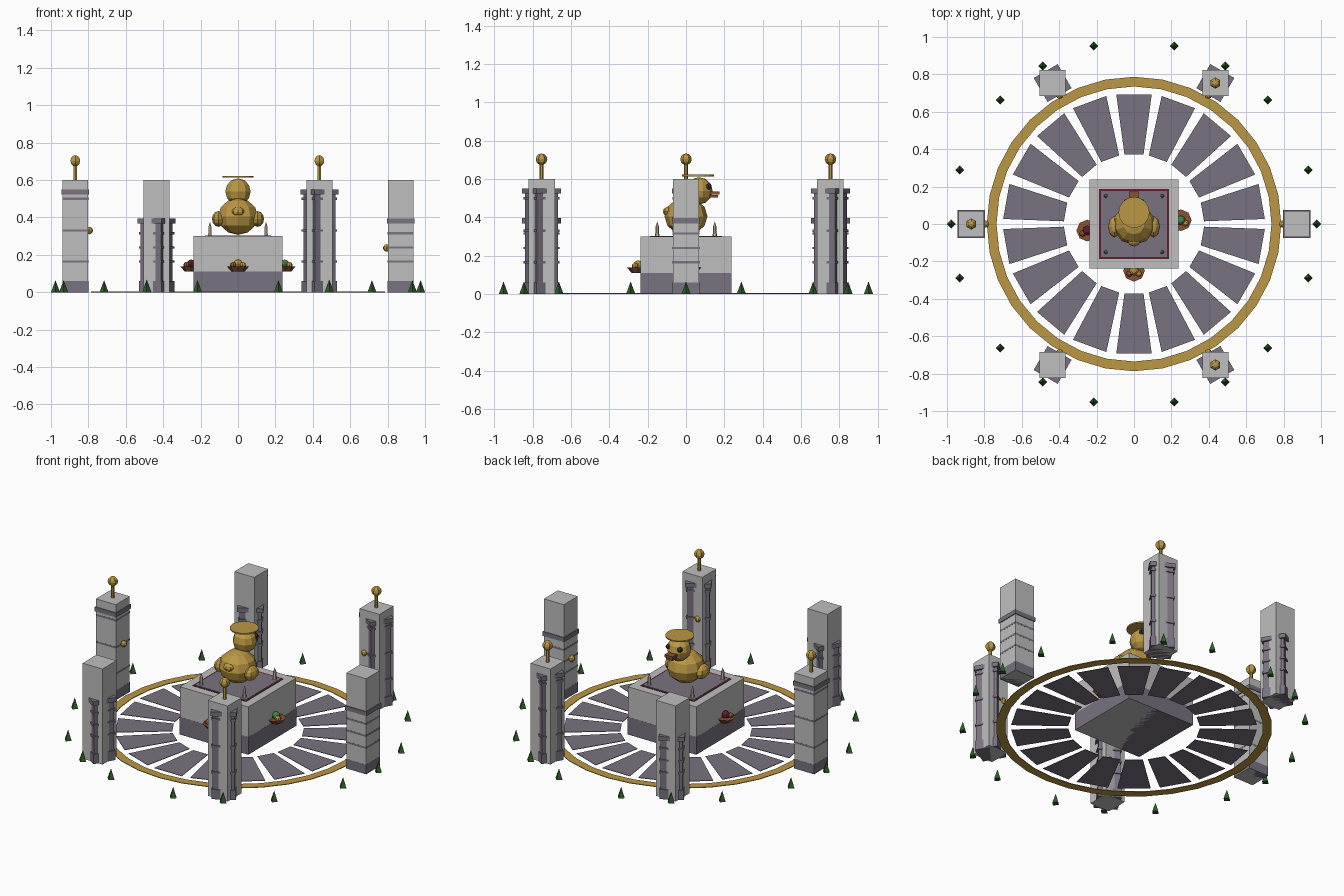
import bpy, bmesh
from math import sin, cos, radians
from mathutils import Matrix, Vector

if "Cube" in bpy.data.objects:
    bpy.data.objects.remove(bpy.data.objects["Cube"])

def material(name, r, g, b):
    m = bpy.data.materials.new(name)
    m.diffuse_color = (r, g, b, 1)
    m.use_nodes = True
    m.node_tree.nodes["Principled BSDF"].inputs["Base Color"].default_value = m.diffuse_color
    return m

LIGHT = material("light stone", .52, .52, .52)
DARK = material("dark stone", .19, .17, .215)
GOLD = material("gold", .50, .31, .055)
RED = material("crimson cloth", .13, .012, .03)
BROWN = material("brown clay", .25, .085, .03)
GREEN = material("leaf green", .03, .10, .025)
CREAM = material("candle wax", .55, .50, .38)
BLACK = material("eye black", .03, .03, .035)
FRUIT = material("fruit green", .06, .25, .08)

def finish(name, bm, mat):
    me = bpy.data.meshes.new(name)
    bmesh.ops.recalc_face_normals(bm, faces=bm.faces)
    bm.to_mesh(me)
    bm.free()
    me.materials.append(mat)
    ob = bpy.data.objects.new(name, me)
    bpy.context.collection.objects.link(ob)
    return ob

def box(name, mat, x, y, z0, z1, hx, hy=None, rot=0):
    bm = bmesh.new()
    hy = hx if hy is None else hy
    m = (Matrix.Translation((x, y, (z0 + z1) / 2)) @ Matrix.Rotation(rot, 4, 'Z')
         @ Matrix.Diagonal((2 * hx, 2 * hy, z1 - z0, 1)))
    bmesh.ops.create_cube(bm, size=1, matrix=m)
    return finish(name, bm, mat)

def cone(name, mat, x, y, z0, z1, r0, r1, n=8, rot=0):
    bm = bmesh.new()
    m = Matrix.Translation((x, y, (z0 + z1) / 2)) @ Matrix.Rotation(rot, 4, 'Z')
    bmesh.ops.create_cone(bm, cap_ends=True, segments=n, radius1=r0, radius2=r1,
                          depth=z1 - z0, matrix=m)
    return finish(name, bm, mat)

def ball(name, mat, x, y, z, rx, ry=None, rz=None, n=8, rings=6):
    bm = bmesh.new()
    m = Matrix.Translation((x, y, z)) @ Matrix.Diagonal((rx, ry or rx, rz or rx, 1))
    bmesh.ops.create_uvsphere(bm, u_segments=n, v_segments=rings, radius=1, matrix=m)
    return finish(name, bm, mat)

def sector(bm, r0, r1, a0, a1, z0, z1):
    """Thin plate between two radii and two angles."""
    pts = [(r0, a0), (r1, a0), (r1, a1), (r0, a1)]
    lo = [bm.verts.new((r * cos(a), r * sin(a), z0)) for r, a in pts]
    hi = [bm.verts.new((r * cos(a), r * sin(a), z1)) for r, a in pts]
    bm.faces.new(lo)
    bm.faces.new(hi)
    for i in range(4):
        j = (i + 1) % 4
        bm.faces.new((lo[i], lo[j], hi[j], hi[i]))

# Paving: 18 wedge slabs and a gold border ring
bm = bmesh.new()
for i in range(18):
    a = radians(10 + 20 * i)
    sector(bm, .375, .70, a - radians(7.8), a + radians(7.8), 0, .003)
finish("paving_slabs", bm, DARK)
bm = bmesh.new()
for i in range(32):
    sector(bm, .735, .787, radians(11.25 * i), radians(11.25 * (i + 1)), 0, .004)
bmesh.ops.remove_doubles(bm, verts=bm.verts, dist=1e-5)
# drop the hidden walls between neighbouring ring pieces
inner = [f for f in bm.faces if abs(f.normal.z) < .5
         and (Vector((*f.calc_center_median().xy, 0)).length - .761) ** 2 < 1e-5]
bmesh.ops.delete(bm, geom=inner, context='FACES_ONLY')
finish("border_ring", bm, GOLD)

# Six pillars, alternately tall and short in their carved details
for i in range(6):
    a = radians(60 * i)
    x, y = .87 * cos(a), .87 * sin(a)
    tall = i % 2 == 1
    h = .55 if tall else .395
    box("pillar_block", LIGHT, x, y, 0, .6, .069)
    box("pillar_base", DARK, x, y, 0, .06, .0695, rot=a)
    box("pillar_shaft", DARK, x, y, .06, h, .063, rot=a)
    box("pillar_capital", DARK, x, y, h - .027, h, .074, rot=a)
    for z in ((.165, .33, .50) if tall else (.165, .24, .315)):
        box("pillar_joint", DARK, x, y, z - .006, z + .006, .0695, rot=a)
    ball("pillar_stud", GOLD, .795 * cos(a), .795 * sin(a), .6 * h, .02)
    if tall:
        cone("finial_stem", GOLD, x, y, .6, .685, .01, .01, 6)
        ball("finial_ball", GOLD, x, y, .703, .03, n=6)
    # three little shrubs outside each pillar
    for d in (-17.2, 0, 17.2):
        b = a + radians(d)
        cone("shrub", GREEN, .976 * cos(b), .976 * sin(b), 0, .065, .024, 0, 4)

# Central pedestal with cloth and top slab
box("pedestal", LIGHT, 0, 0, 0, .3, .238)
box("pedestal_base", DARK, 0, 0, 0, .11, .2385)
box("cloth", RED, 0, 0, .3, .302, .187)
box("top_slab", DARK, 0, 0, .3, .3035, .176)
for sx in (-1, 1):
    for sy in (-1, 1):
        cone("candle", CREAM, .15 * sx, .15 * sy, .3, .35, .011, .009, 6)
        cone("candle_tip", CREAM, .15 * sx, .15 * sy, .35, .378, .009, 0, 6)

# Offering bowls on three sides
for x, y, main in ((0, -.25, GOLD), (-.25, -.035, RED), (.25, .02, FRUIT)):
    cone("bowl", BROWN, x, y, .11, .138, .034, .058, 8)
    ball("large_fruit", main, x, y, .15, .025)
    ball("side_fruit_a", GOLD, x + .025, y - .016, .145, .017)
    ball("side_fruit_b", BROWN, x - .025, y - .016, .145, .017)

# Golden duck statue, facing the back (+y)
ball("duck_body", GOLD, 0, 0, .405, .112, .112, .098, n=10)
ball("duck_head", GOLD, 0, .068, .538, .071, n=10)
cone("hat_brim", GOLD, 0, .062, .614, .622, .083, .083, 16)
box("upper_beak", BROWN, 0, .147, .518, .534, .028, .028)
box("lower_beak", BROWN, 0, .142, .502, .517, .022, .024)
ball("duck_tail", GOLD, 0, -.09, .43, .035, .03, .025)
for s in (-1, 1):
    ball("duck_wing", GOLD, .105 * s, -.015, .392, .034, .058, .042)
    ball("duck_eye", BLACK, .04 * s, .118, .56, .016)
